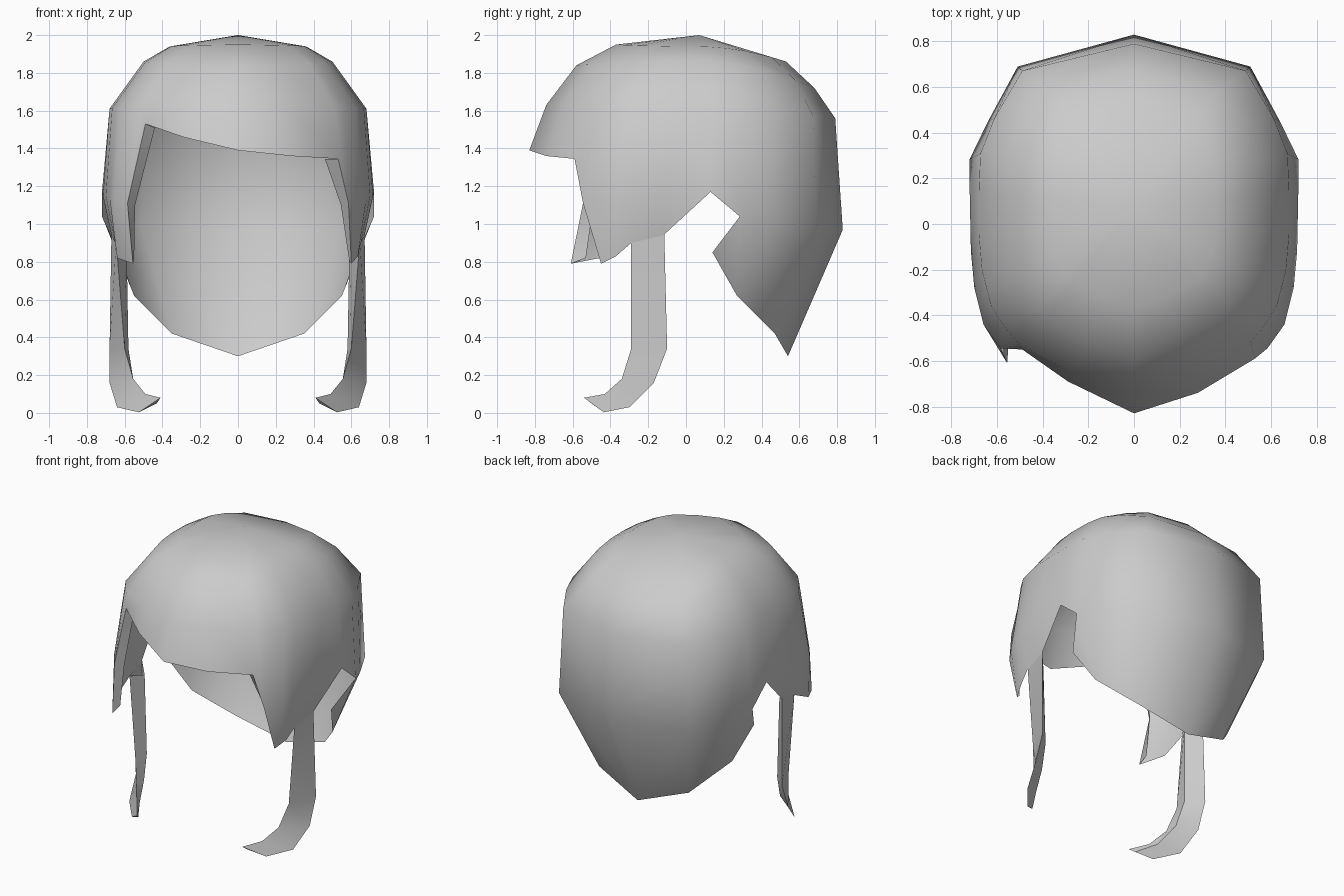
import bpy, bmesh, math

if "Cube" in bpy.data.objects:
    bpy.data.objects.remove(bpy.data.objects["Cube"])

grey = bpy.data.materials.new("grey hair")
grey.diffuse_color = (0.6, 0.6, 0.6, 1)
grey.use_nodes = True
grey.node_tree.nodes["Principled BSDF"].inputs["Base Color"].default_value = grey.diffuse_color


def make(name, verts, faces, outward):
    """Build a smooth mesh whose faces wind so that outward(first face) is positive."""
    mesh = bpy.data.meshes.new(name)
    mesh.from_pydata(verts, [], faces)
    mesh.materials.append(grey)
    obj = bpy.data.objects.new(name, mesh)
    bpy.context.collection.objects.link(obj)
    bm = bmesh.new()
    bm.from_mesh(mesh)
    bmesh.ops.recalc_face_normals(bm, faces=bm.faces)
    bm.faces.ensure_lookup_table()
    if outward(bm.faces[0]) < 0:
        bmesh.ops.reverse_faces(bm, faces=bm.faces)
    bm.to_mesh(mesh)
    bm.free()
    bpy.ops.object.select_all(action='DESELECT')
    obj.select_set(True)
    bpy.context.view_layer.objects.active = obj
    bpy.ops.object.shade_smooth_by_angle(angle=math.radians(42))
    return obj


# Plan outline of half the head, front centre to back centre
outline = [(0, -1), (.39, -.89), (.75, -.72), (.83, -.64), (.92, -.52), (.95, -.42), (.98, -.32),
           (1, -.12), (1, .13), (.99, .35), (.9, .56), (.72, .84), (0, 1)]
# Upper rings: half width, front y, back y, then z at front, side and back
rings = [(.36, -.37, .53, 1.95, 1.94, 1.86),
         (.50, -.58, .68, 1.84, 1.86, 1.72),
         (.68, -.74, .79, 1.63, 1.61, 1.56)]
# Widest ring, which is also the hem of the fringe
wide = [(0, -.83, 1.39), (.28, -.74, 1.36), (.53, -.59, 1.345), (.585, -.545, 1.11),
        (.66, -.44, 1.12), (.68, -.36, 1.14), (.70, -.28, 1.15), (.715, -.12, 1.15),
        (.72, .13, 1.17), (.72, .285, 1.04), (.64, .45, 1.0), (.51, .69, .98), (0, .83, .97)]
# Lower hem: side lock and nape, by column
hem = {4: (.60, -.45, .79), 5: (.635, -.37, .83), 6: (.65, -.29, .90), 7: (.67, -.12, .94),
       9: (.63, .14, .85), 10: (.55, .27, .62), 11: (.35, .47, .42), 12: (0, .54, .30)}
# The parted side sweeps higher and its lock juts forward
wide_parted = {1: (.29, -.69, 1.46), 2: (.49, -.55, 1.53), 3: (.585, -.545, 1.11)}
hem_parted = {4: (.556, -.61, .79), 5: (.64, -.455, .82)}


def ring_point(ring, u):
    w, yf, yb, zf, zs, zb = ring
    ux, uy = u
    mid = .05
    y = mid + (yb - mid) * uy if uy > 0 else mid + (mid - yf) * uy
    return (w * ux, y, zs + ((zb if uy > 0 else zf) - zs) * uy * uy)


# Hair cap: one open shell, both halves
verts, faces, index = [(0, .07, 2.0)], [], {}
for side in (1, -1):
    for c, u in enumerate(outline):
        column = [ring_point(r, u) for r in rings]
        column.append(wide_parted.get(c, wide[c]) if side < 0 else wide[c])
        if c in hem:
            column.append(hem_parted.get(c, hem[c]) if side < 0 else hem[c])
        for r, (x, y, z) in enumerate(column):
            if x == 0 and side < 0:
                index[side, c, r] = index[1, c, r]
            else:
                index[side, c, r] = len(verts)
                verts.append((side * x, y, z))
    for c in range(len(outline) - 1):
        faces.append((0, index[side, c, 0], index[side, c + 1, 0]))
        for r in range(4):
            corners = [(c, r), (c, r + 1), (c + 1, r + 1), (c + 1, r)]
            if c == 8 and r == 3:
                continue  # notch above the ear stays open
            quad = [index[(side, *k)] for k in corners if (side, *k) in index]
            if len(quad) > 2:
                faces.append(quad)
make("hair_cap", verts, faces, lambda f: f.normal.z)

# Turned-in edges of the face opening
rims = {"right_rim": (1, [wide[2], wide[3], hem[4]],
                      [(.46, -.55, 1.345), (.545, -.49, 1.10), (.59, -.44, .80)]),
        "left_rim": (-1, [wide_parted[2], wide_parted[3], hem_parted[4]],
                     [(.44, -.53, 1.51), (.545, -.49, 1.10), (.55, -.53, .82)])}
for name, (s, outer, inner) in rims.items():
    pts = [(s * x, y, z) for x, y, z in outer + inner]
    make(name, pts, [(0, 1, 4, 3), (1, 2, 5, 4)], lambda f: -f.normal.y)

# Long side strands: front edge, back edge and inner ridge
front = [(.645, -.29, .91), (.60, -.29, .34), (.555, -.34, .18), (.49, -.43, .10), (.41, -.54, .08)]
back = [(.67, -.115, .95), (.68, -.10, .34), (.68, -.17, .16), (.64, -.30, .03), (.525, -.435, .003)]
ridge = [(.59, -.20, .90), (.58, -.19, .34), (.56, -.25, .18), (.51, -.37, .08), (.43, -.50, .05)]
for s, name in ((1, "right_strand"), (-1, "left_strand")):
    pts = [(s * x, y, z) for row in zip(front, back, ridge) for x, y, z in row]
    quads = [(3 * i + a, 3 * i + b, 3 * i + 3 + b, 3 * i + 3 + a)
             for i in range(4) for a, b in ((0, 1), (1, 2), (2, 0))]
    quads.append((12, 13, 14))
    make(name, pts, quads, lambda f, s=s: s * f.normal.x)
